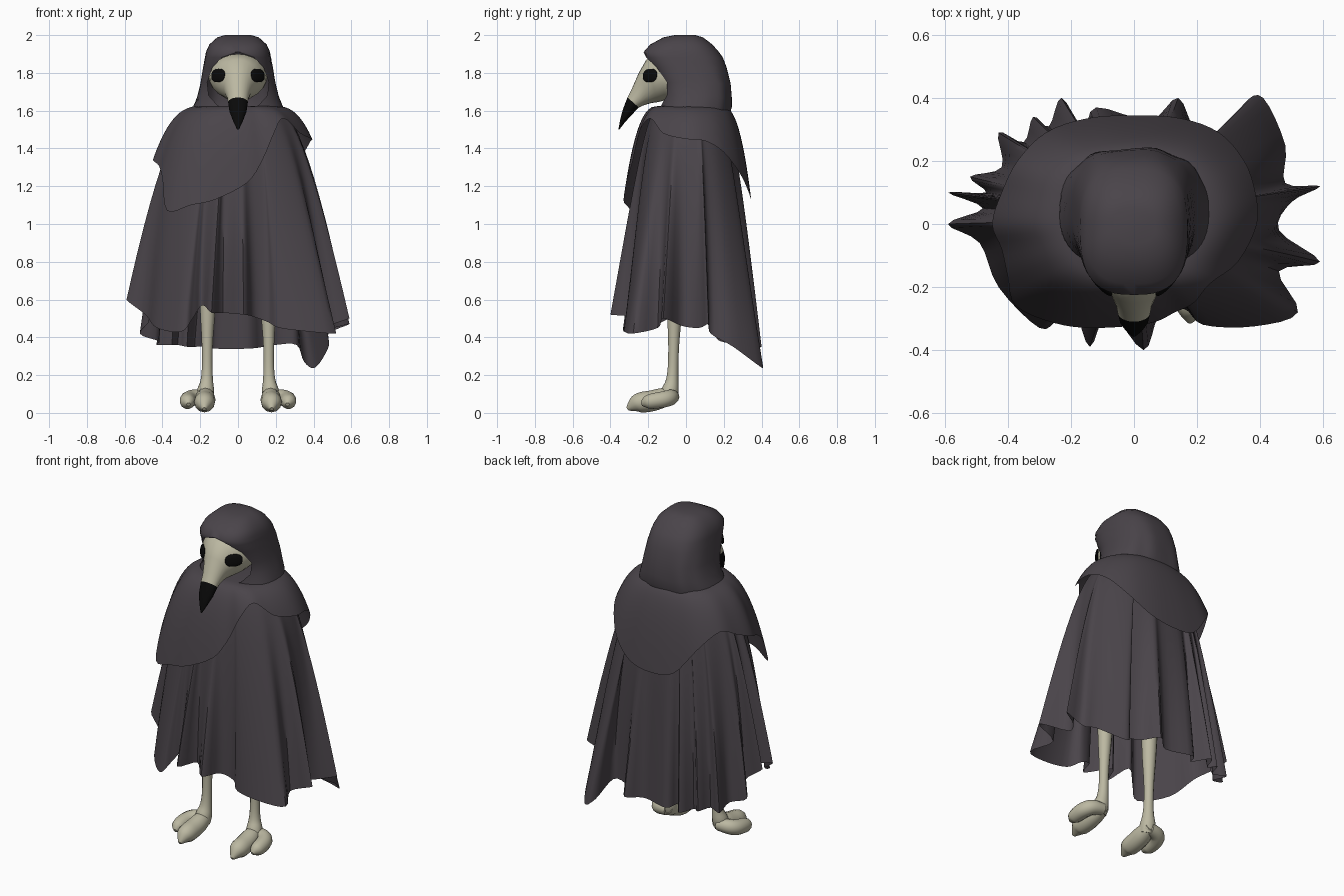
import bpy, bmesh
from math import sin, cos, pi, atan2, asin, radians, copysign
from mathutils import Vector

if "Cube" in bpy.data.objects:
    bpy.data.objects.remove(bpy.data.objects["Cube"])


def material(name, rgb):
    m = bpy.data.materials.new(name)
    m.diffuse_color = (*rgb, 1)
    m.use_nodes = True
    m.node_tree.nodes["Principled BSDF"].inputs["Base Color"].default_value = m.diffuse_color
    return m


CLOTH = material("dark_cloth", (0.068, 0.058, 0.068))
BONE = material("bone", (0.50, 0.48, 0.36))
BLACK = material("black", (0.003, 0.003, 0.003))


def smooth(ob, mat, angle):
    ob.data.materials.clear()
    ob.data.materials.append(mat)
    bpy.ops.object.select_all(action='DESELECT')
    ob.select_set(True)
    bpy.context.view_layer.objects.active = ob
    bpy.ops.object.shade_smooth_by_angle(angle=radians(angle))


def loft(name, rings, mat, closed=True, cap_start=False, cap_end=False, angle=50):
    """Skin a list of equally long point rings."""
    bm = bmesh.new()
    rows = [[bm.verts.new(p) for p in ring] for ring in rings]
    n = len(rows[0])
    for a, b in zip(rows, rows[1:]):
        for i in range(n if closed else n - 1):
            j = (i + 1) % n
            bm.faces.new((a[i], a[j], b[j], b[i]))
    if cap_start:
        bm.faces.new(rows[0])
    if cap_end:
        bm.faces.new(rows[-1])
    bmesh.ops.remove_doubles(bm, verts=bm.verts, dist=0.0005)
    bmesh.ops.recalc_face_normals(bm, faces=bm.faces)
    me = bpy.data.meshes.new(name)
    bm.to_mesh(me)
    bm.free()
    ob = bpy.data.objects.new(name, me)
    bpy.context.collection.objects.link(ob)
    smooth(ob, mat, angle)
    return ob


def closed_spline(pts, sub):
    """Catmull-Rom curve through a closed loop of points."""
    pts = [Vector(p) for p in pts]
    n, out = len(pts), []
    for i in range(n):
        a, b, c, d = (pts[(i + k) % n] for k in (-1, 0, 1, 2))
        for s in range(sub):
            t = s / sub
            out.append(0.5 * (2 * b + (c - a) * t + (2 * a - 5 * b + 4 * c - d) * t * t
                              + (3 * b - a - 3 * c + d) * t ** 3))
    return out


def drape(name, hem, neck, power, base=None, rows=14, sub=4, cap=False):
    """Cloth falling from an elliptical neck ring (rx, ry, z) to a hem loop."""
    cy = 0.02
    loop = closed_spline(hem, sub)
    rings = []
    for r in range(rows + 1):
        a = (r / rows) ** 1.6
        b = a ** power
        ring = []
        for h in loop:
            th = atan2((h.y - cy) / 0.33, h.x / 0.5)
            x, y = h.x, h.y
            if base:  # folds deepen towards the hem
                x = base[0] * cos(th) * (1 - a) + x * a
                y = (cy + base[1] * sin(th)) * (1 - a) + y * a
            nx, ny = neck[0] * cos(th), cy + neck[1] * sin(th)
            ring.append((nx + (x - nx) * b, ny + (y - ny) * b, neck[2] + (h.z - neck[2]) * a))
        rings.append(ring)
    return loft(name, rings, CLOTH, cap_start=cap)


# Long cloak with pointed folds along the hem
cloak_hem = [
    (.03, -.40, .52), (.08, -.29, .51), (.16, -.27, .48), (.22, -.32, .45), (.38, -.325, .43),
    (.52, -.28, .42), (.46, -.15, .45), (.59, -.12, .50), (.46, -.02, .46), (.50, .07, .45),
    (.59, .12, .47), (.48, .13, .42), (.48, .25, .35), (.41, .40, .24), (.35, .38, .27),
    (.31, .26, .36), (.20, .29, .36), (.14, .40, .35), (.05, .33, .34), (-.12, .37, .34),
    (-.16, .30, .35), (-.23, .40, .35), (-.27, .31, .35), (-.32, .34, .36), (-.35, .26, .36),
    (-.43, .29, .36), (-.42, .18, .38), (-.52, .15, .42), (-.47, .10, .50), (-.59, .10, .60),
    (-.48, .05, .58), (-.59, .00, .60), (-.49, -.06, .52), (-.43, -.20, .45), (-.30, -.33, .43),
    (-.24, -.30, .50), (-.19, -.27, .57), (-.14, -.39, .53), (-.08, -.28, .53)]
drape("cloak", cloak_hem, (.18, .16, 1.62), 0.45, base=(.55, .34))

# Lopsided shawl over the shoulders
shawl_hem = [
    (.05, -.315, 1.22), (.13, -.28, 1.34), (.19, -.25, 1.48), (.24, -.19, 1.56), (.33, -.12, 1.48),
    (.39, .0, 1.45), (.385, .1, 1.44), (.35, .2, 1.38), (.27, .29, 1.26), (.15, .335, 1.16),
    (.0, .345, 1.13), (-.15, .335, 1.16), (-.28, .29, 1.32), (-.37, .2, 1.42), (-.42, .1, 1.38),
    (-.45, .0, 1.34), (-.42, -.08, 1.31), (-.40, -.17, 1.24), (-.375, -.26, 1.07),
    (-.25, -.315, 1.10), (-.12, -.33, 1.13)]
drape("shawl", shawl_hem, (.19, .165, 1.625), 0.38, cap=True)

# Hood: stacked rings that open around the face
hood_levels = [  # z, half width, front y, back y, half opening
    (2.00, .07, -.06, .05, 0), (1.988, .11, -.12, .09, 0), (1.95, .152, -.19, .14, 0),
    (1.91, .17, -.225, .175, 0), (1.882, .175, -.222, .195, .085), (1.83, .185, -.195, .215, .135),
    (1.75, .198, -.155, .235, .163), (1.68, .215, -.135, .24, .155), (1.63, .235, -.14, .24, .11),
    (1.60, .245, -.14, .23, .05)]
N = 2.7
hood = []
for z, rx, yf, yb, gap in hood_levels:
    g = asin((gap / rx) ** (N / 2))
    fold = max(0, 1.85 - z) / 0.25
    ring = []
    for i in range(49):
        th = g + (2 * pi - 2 * g) * i / 48
        s, c = sin(th), cos(th)
        back = max(0, -c)
        k = 1 + 0.03 * fold * back * sin(9 * th)
        x = k * rx * copysign(abs(s) ** (2 / N), s) * (1 - 0.12 * fold * back)
        y = (yf + yb) / 2 - k * (yb - yf) / 2 * copysign(abs(c) ** (2 / N), c)
        ring.append((x, y, z + fold * back * (0.012 * sin(7 * th) - 0.02)))
    hood.append(ring)
loft("hood", hood, CLOTH, closed=False, cap_start=True)


# Bird-skull mask: sections given by top point, bottom point and half width
def section(ty, tz, by, bz, rx, n=24):
    out = []
    for i in range(n):
        a = 2 * pi * i / n
        t = (1 + cos(a)) / 2
        out.append((rx * sin(a), by + (ty - by) * t, bz + (tz - bz) * t))
    return out


joint = (-.31, 1.67, -.25, 1.617, .052)
skull = [(-.06, 1.90, -.06, 1.66, .155), (-.15, 1.90, -.11, 1.655, .15),
         (-.21, 1.87, -.15, 1.645, .112), (-.25, 1.80, -.185, 1.64, .075),
         (-.285, 1.72, -.22, 1.63, .058), joint]
mask = loft("mask", [section(*s) for s in skull], BONE, cap_start=True)
tip = [joint, (-.333, 1.61, -.285, 1.58, .045), (-.348, 1.555, -.322, 1.54, .027),
       (-.358, 1.50, -.353, 1.50, .005)]
loft("beak_tip", [section(*s) for s in tip], BLACK, cap_end=True)

# Eye sockets: flattened rounded discs lying on the mask
bpy.context.view_layer.update()
for side, label in ((-1, "left"), (1, "right")):
    ok, loc, nor, _ = mask.closest_point_on_mesh(Vector((side * .095, -.18, 1.785)))
    facing = Vector((side * .72, -.69, .15))
    bpy.ops.mesh.primitive_uv_sphere_add(segments=24, ring_count=12, radius=1, location=loc)
    eye = bpy.context.object
    eye.name = "eye_" + label
    for v in eye.data.vertices:  # square the outline a little
        for k in (0, 1):
            v.co[k] = copysign(abs(v.co[k]) ** 0.8, v.co[k])
    eye.scale = (.050, .036, .012)
    eye.rotation_euler = facing.to_track_quat('Z', 'Y').to_euler()
    smooth(eye, BLACK, 60)


# Legs and toes: tapered tubes
def tube(name, pts, side):
    cu = bpy.data.curves.new(name, 'CURVE')
    cu.dimensions = '3D'
    cu.bevel_depth = 1
    cu.bevel_resolution = 4
    cu.use_fill_caps = True
    cu.resolution_u = 5
    sp = cu.splines.new('NURBS')
    sp.points.add(len(pts) - 1)
    for p, (x, y, z, r) in zip(sp.points, pts):
        p.co = (side * x, y, z, 1)
        p.radius = r
    sp.order_u = 3
    sp.use_endpoint_u = True
    ob = bpy.data.objects.new(name, cu)
    bpy.context.collection.objects.link(ob)
    bpy.ops.object.select_all(action='DESELECT')
    ob.select_set(True)
    bpy.context.view_layer.objects.active = ob
    bpy.ops.object.convert(target='MESH')
    smooth(bpy.context.object, BONE, 60)


limbs = {
    "leg": [(.16, -.055, .80, .05), (.16, -.06, .55, .042), (.163, -.065, .36, .027),
            (.163, -.07, .18, .028), (.172, -.085, .11, .05), (.175, -.10, .07, .045)],
    "front_toe": [(.17, -.06, .10, .035), (.172, -.11, .085, .052), (.176, -.18, .062, .056),
                  (.178, -.25, .055, .055), (.178, -.285, .038, .034), (.178, -.31, .02, .01)],
    "outer_toe": [(.17, -.07, .085, .035), (.225, -.075, .085, .042), (.262, -.11, .072, .045),
                  (.268, -.18, .062, .043), (.264, -.215, .055, .035), (.262, -.235, .045, .01)]}
for side, label in ((-1, "left"), (1, "right")):
    for part, pts in limbs.items():
        tube(part + "_" + label, pts, side)
